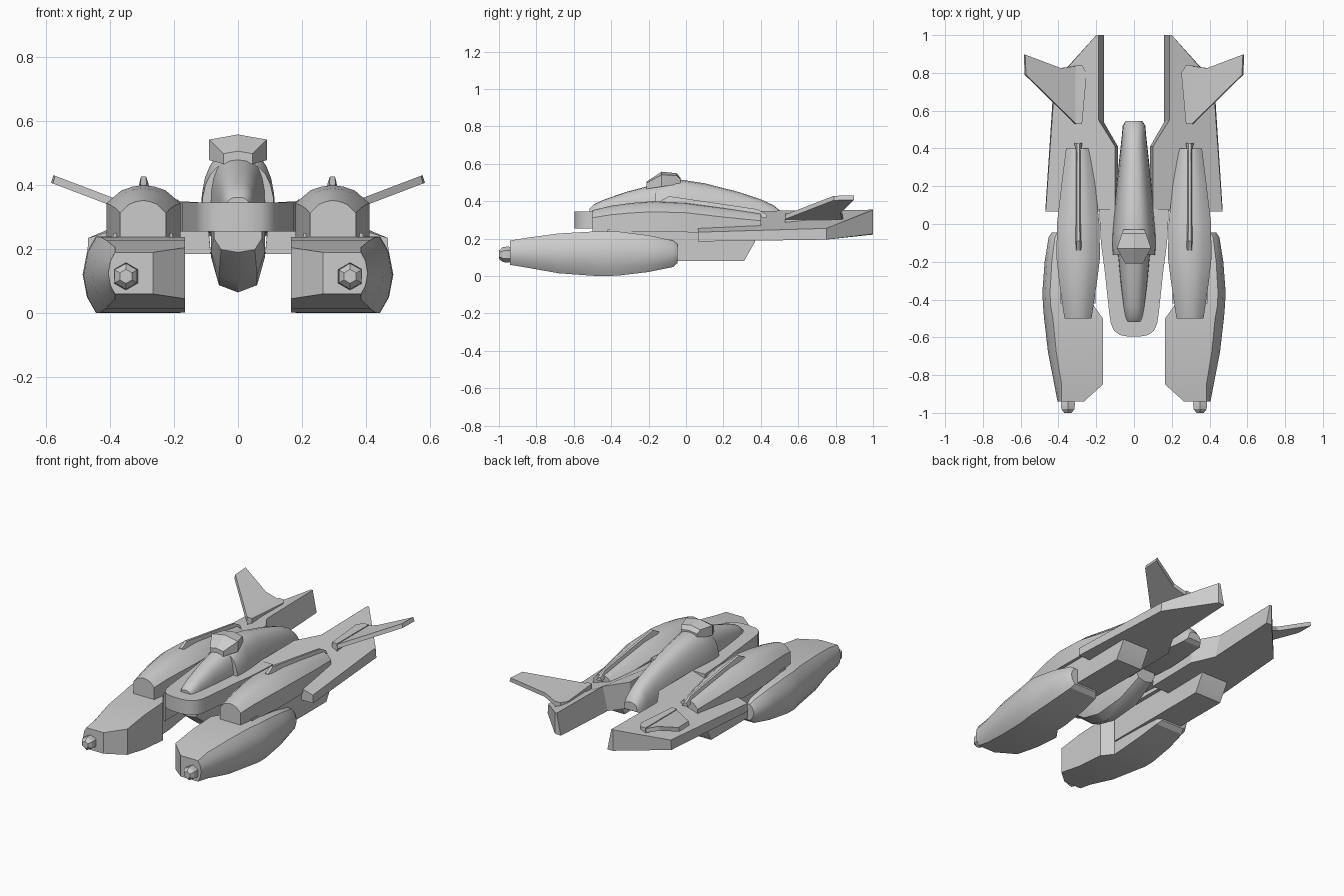
import bpy, bmesh, math


def finish(name, bm, mirror=False, angle=30):
    bmesh.ops.recalc_face_normals(bm, faces=bm.faces)
    me = bpy.data.meshes.new(name)
    bm.to_mesh(me)
    bm.free()
    ob = bpy.data.objects.new(name, me)
    bpy.context.collection.objects.link(ob)
    bpy.ops.object.select_all(action='DESELECT')
    ob.select_set(True)
    bpy.context.view_layer.objects.active = ob
    bpy.ops.object.shade_smooth_by_angle(angle=math.radians(angle))
    if mirror:
        ob.modifiers.new("Mirror", 'MIRROR')
    return ob


def loft(name, rings, mirror=False, angle=30):
    """Skin a list of equal-length 3D rings and cap both ends."""
    bm = bmesh.new()
    rows = [[bm.verts.new(p) for p in ring] for ring in rings]
    n = len(rows[0])
    for a, b in zip(rows, rows[1:]):
        for i in range(n):
            j = (i + 1) % n
            bm.faces.new((a[i], a[j], b[j], b[i]))
    bm.faces.new(rows[0])
    bm.faces.new(rows[-1])
    return finish(name, bm, mirror, angle)


def stations(name, profile, data, mirror=False, angle=30):
    """Fit a unit profile (u, v) into boxes (y, x0, x1, z0, z1) along y."""
    rings = [[(x0 + u * (x1 - x0), y, z0 + v * (z1 - z0)) for u, v in profile]
             for y, x0, x1, z0, z1 in data]
    return loft(name, rings, mirror, angle)


def centred(rows):
    return [(y, -w, w, z0, z1) for y, w, z0, z1 in rows]


# Lower pods: flat inner side, rounded outer side
pod = [(0, 0), (.85, 0), (.95, .2), (1, .5), (.95, .8), (.85, 1), (0, 1)]
stations("lower_pod", pod, [
    (-.94, .265, .405, .06, .19), (-.85, .165, .422, .045, .205),
    (-.68, .165, .455, .015, .228), (-.50, .165, .476, .002, .238),
    (-.43, .215, .482, 0, .239), (-.36, .215, .485, .003, .238),
    (-.20, .22, .473, .022, .218), (-.07, .23, .452, .048, .19),
    (-.045, .25, .435, .07, .17)], True)

# Hexagonal gun tips
hexa = [(math.cos(math.radians(30 + 60 * i)), math.sin(math.radians(30 + 60 * i)))
        for i in range(6)]
loft("gun_tip", [[(.35 + r * c, y, .115 + r * s) for c, s in hexa]
                 for y, r in ((-.92, .032), (-.95, .043), (-.98, .04), (-1, .022))], True)

# Upper nacelles with arched roof
arch = [(0, 0), (0, .66), (.2, .9), (.35, .97), (.5, 1), (.65, .97), (.8, .9), (1, .66), (1, 0)]
stations("upper_nacelle", arch, [
    (-.50, .225, .368, .235, .352), (-.40, .21, .383, .235, .376),
    (-.30, .195, .397, .235, .390), (-.18, .18, .41, .235, .400),
    (0, .183, .408, .235, .392), (.20, .205, .385, .22, .365),
    (.40, .23, .36, .22, .335)], True)

# Ridges along the nacelle roofs
ridge = [(0, 0), (.3, 1), (.7, 1), (1, 0)]
stations("nacelle_ridge", ridge, [
    (-.14, .272, .318, .38, .40), (-.09, .275, .315, .375, .427),
    (.38, .28, .31, .32, .358), (.43, .275, .315, .31, .33)], True)

# Lower nacelle blocks with sloped rear
block = [(-.42, .08), (.31, .08), (.37, .185), (.37, .25), (-.42, .25)]
loft("nacelle_block", [[(x, y, z) for y, z in block] for x in (.205, .39)], True)

# Central deck with rounded nose
side = [(.185, .08), (.175, -.1), (.155, -.25), (.13, -.48)]
nose = [(.122, -.53), (.105, -.565), (.075, -.588), (.03, -.596)]
half = side + nose
outline = half + [(-x, y) for x, y in reversed(half)]
loft("centre_deck", [[(x, y, z) for x, y in outline] for z in (.255, .345)])

# Belly keel
keel = [(0, 1), (0, .55), (.15, .11), (.5, 0), (.85, .11), (1, .55), (1, 1)]
stations("belly_keel", keel, centred([
    (-.49, .075, .19, .27), (-.38, .085, .10, .27), (-.25, .085, .065, .27),
    (-.05, .085, .085, .27), (.10, .07, .17, .27)]))

# Dome profile for cockpit and spine
dome = [(.5 - .5 * math.copysign(abs(math.cos(t)) ** .8, math.cos(t)), math.sin(t) ** .8)
        for t in (math.pi * i / 12 for i in range(13))]
dome[0], dome[-1] = (0, 0), (1, 0)
stations("cockpit", dome, centred([
    (-.515, .036, .33, .362), (-.49, .046, .33, .385), (-.44, .055, .33, .408),
    (-.32, .07, .33, .45), (-.15, .086, .33, .495)]))
stations("spine", dome, centred([
    (-.165, .114, .30, .475), (-.11, .116, .30, .512), (-.05, .115, .28, .519),
    (.10, .103, .25, .496), (.28, .085, .24, .450), (.40, .072, .235, .41),
    (.47, .064, .235, .378), (.52, .06, .235, .335), (.545, .045, .25, .30)]))

# Sensor hood on the spine
hood = [(0, 0), (0, .8), (.5, 1), (1, .8), (1, 0)]
stations("sensor_hood", hood, centred([
    (-.21, .046, .466, .506), (-.13, .09, .478, .558),
    (-.05, .064, .49, .55), (-.03, .055, .49, .525)]), angle=15)

# Rear wings: thin outer rim rising to a thick inner edge
bottom = [(.47, .065, .185), (.425, .75, .195), (.20, 1, .225), (.16, 1, .222),
          (.16, .54, .20), (.085, .41, .19), (.085, .065, .185)]
top = [(.468, .065, .235), (.42, .75, .255), (.20, 1, .355), (.187, 1, .355),
       (.187, .55, .35), (.10, .41, .345), (.10, .065, .345)]
loft("rear_wing", [bottom, top], True, 15)

# Canted tail fins
fin = [(.28, .53), (.31, .53), (.575, .79), (.58, .897), (.39, .825), (.28, .84)]
loft("tail_fin", [[(x + d * .3, y, .305 + (x - .28) * .38 - d) for x, y in fin]
                  for d in (-.012, .012)], True, 15)
root = [(.275, .53), (.31, .53), (.31, .84), (.275, .84), (.25, .80)]
loft("fin_root", [[(x, y, z) for x, y in root] for z in (.27, .335)], True, 15)
